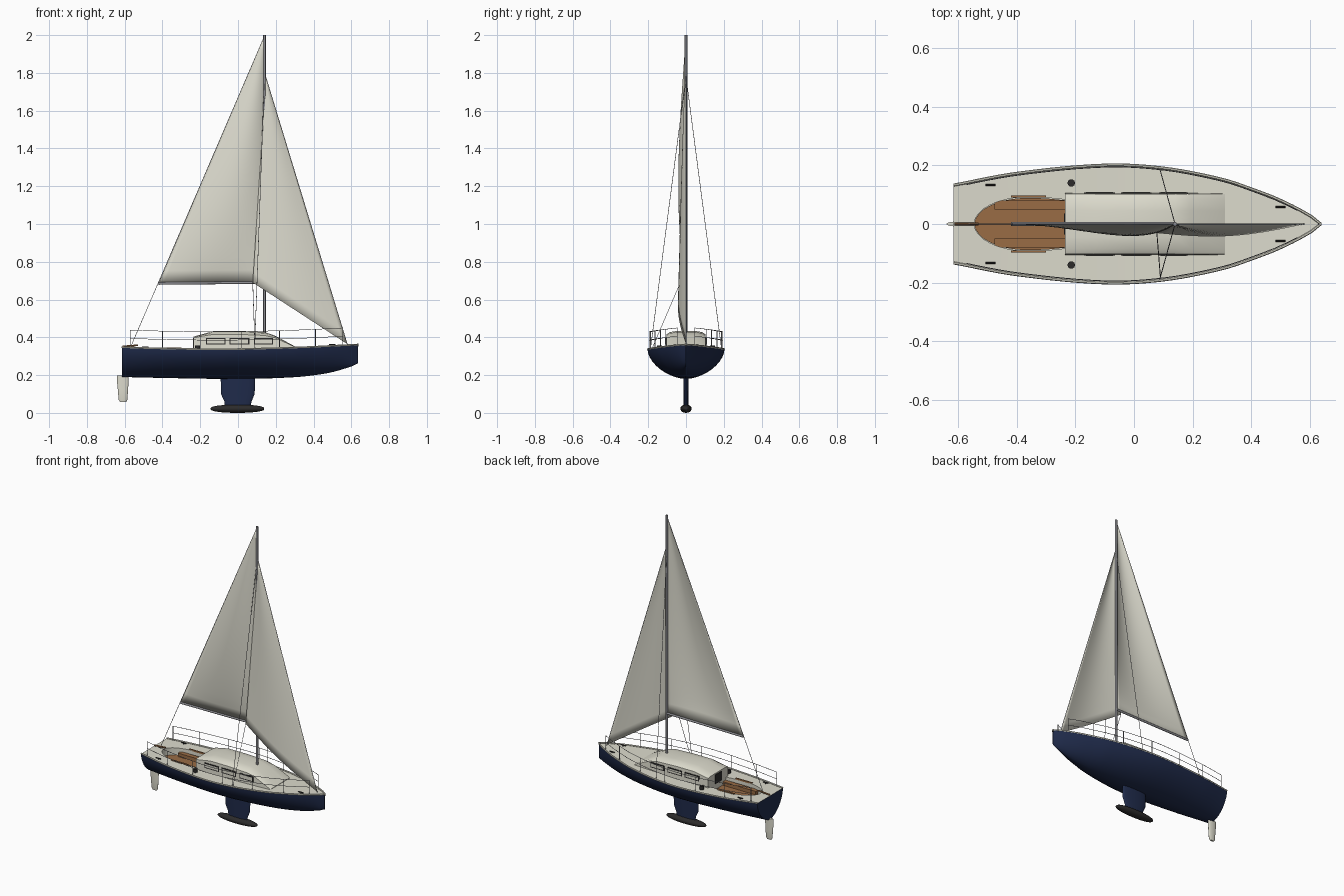
import bpy, bmesh, math
from mathutils import Vector

if "Cube" in bpy.data.objects:
    bpy.data.objects.remove(bpy.data.objects["Cube"])


def material(name, r, g, b):
    m = bpy.data.materials.new(name)
    m.diffuse_color = (r, g, b, 1)
    m.use_nodes = True
    m.node_tree.nodes["Principled BSDF"].inputs["Base Color"].default_value = m.diffuse_color
    return m


NAVY = material("navy paint", 0.014, 0.024, 0.07)
CREAM = material("cream deck", 0.72, 0.71, 0.61)
SAIL = material("sail cloth", 0.72, 0.71, 0.62)
TEAK = material("teak", 0.32, 0.15, 0.06)
METAL = material("grey metal", 0.27, 0.27, 0.29)
DARK = material("dark fittings", 0.025, 0.024, 0.024)


def add_object(name, bm, *mats, smooth=None):
    bmesh.ops.recalc_face_normals(bm, faces=bm.faces[:])
    me = bpy.data.meshes.new(name)
    bm.to_mesh(me)
    bm.free()
    ob = bpy.data.objects.new(name, me)
    bpy.context.collection.objects.link(ob)
    for m in mats:
        me.materials.append(m)
    bpy.ops.object.select_all(action='DESELECT')
    ob.select_set(True)
    bpy.context.view_layer.objects.active = ob
    if smooth:
        bpy.ops.object.shade_smooth_by_angle(angle=math.radians(smooth))
    return ob


def loft(rings):
    """Skin a list of closed rings and cap both ends."""
    bm = bmesh.new()
    vs = [[bm.verts.new(p) for p in r] for r in rings]
    n = len(rings[0])
    for a, b in zip(vs, vs[1:]):
        for i in range(n):
            j = (i + 1) % n
            bm.faces.new((a[i], a[j], b[j], b[i]))
    bm.faces.new(vs[0])
    bm.faces.new(vs[-1])
    return bm


def prism_xy(pts, z0, z1):
    return loft([[(x, y, z) for x, y in pts] for z in (z0, z1)])


def box(name, x0, x1, y0, y1, z0, z1, mat):
    return add_object(name, prism_xy([(x0, y0), (x1, y0), (x1, y1), (x0, y1)], z0, z1), mat)


def tubes(name, paths, radius, mat, res=1):
    """Round bars along polylines."""
    cu = bpy.data.curves.new(name, 'CURVE')
    cu.dimensions = '3D'
    cu.bevel_depth = radius
    cu.bevel_resolution = res
    cu.use_fill_caps = True
    for path in paths:
        s = cu.splines.new('POLY')
        s.points.add(len(path) - 1)
        for p, q in zip(s.points, path):
            p.co = (*q, 1)
    ob = bpy.data.objects.new(name, cu)
    bpy.context.collection.objects.link(ob)
    cu.materials.append(mat)
    bpy.ops.object.select_all(action='DESELECT')
    ob.select_set(True)
    bpy.context.view_layer.objects.active = ob
    bpy.ops.object.convert(target='MESH')
    bpy.ops.object.shade_smooth_by_angle(angle=math.radians(50))


# Hull stations: x, half width, sheer height, keel height
ST = [(-0.615, 0.135, 0.346, 0.190), (-0.4, 0.175, 0.339, 0.185), (-0.1, 0.203, 0.335, 0.180),
      (0.1, 0.193, 0.338, 0.181), (0.3, 0.155, 0.344, 0.189), (0.4, 0.122, 0.348, 0.199),
      (0.5, 0.083, 0.353, 0.216), (0.6, 0.031, 0.358, 0.246), (0.635, 0.004, 0.36, 0.262)]


def hull_at(x):
    """Smooth interpolation of the stations: half width, sheer, keel."""
    i = max(k for k in range(len(ST) - 1) if ST[k][0] <= x + 1e-9)
    a, b = ST[i], ST[i + 1]
    p, q = ST[max(i - 1, 0)], ST[min(i + 2, len(ST) - 1)]
    h = b[0] - a[0]
    t = (x - a[0]) / h
    out = []
    for c in (1, 2, 3):
        m0 = (b[c] - p[c]) / (b[0] - p[0]) * h
        m1 = (q[c] - a[c]) / (q[0] - a[0]) * h
        out.append((2*t**3 - 3*t*t + 1) * a[c] + (t**3 - 2*t*t + t) * m0
                   + (3*t*t - 2*t**3) * b[c] + (t**3 - t*t) * m1)
    return out


def hull_ring(x, n=20, p=1.15):
    w, top, keel = hull_at(x)
    ring = []
    for i in range(n + 1):
        c, s = math.cos(math.pi * i / n), max(0, math.sin(math.pi * i / n))
        ring.append((x, math.copysign(abs(c) ** p, c) * w, top - (top - keel) * s ** p))
    return ring


# Hull with cream deck and a cut-out cockpit
XS = [-0.615 + 1.25 * i / 40 for i in range(41)]
bm = loft([hull_ring(x) for x in XS])
bmesh.ops.recalc_face_normals(bm, faces=bm.faces[:])
for f in bm.faces:
    f.material_index = 1 if f.normal.z > 0.9 else 0
hull = add_object("hull", bm, NAVY, CREAM)

arc = [(-0.36 - 0.185 * math.sin(math.pi * i / 16), 0.092 * math.cos(math.pi * i / 16)) for i in range(17)]
well = [(-0.232, 0.083), (-0.30, 0.09)] + arc + [(-0.30, -0.09), (-0.232, -0.083)]
bm = prism_xy(well, 0.288, 0.5)
for f in bm.faces:
    f.material_index = 1
cutter = add_object("cockpit_cutter", bm, NAVY, CREAM)
cutter.hide_render = True
mod = hull.modifiers.new("cockpit", 'BOOLEAN')
mod.operation = 'DIFFERENCE'
mod.solver = 'EXACT'
mod.object = cutter
bpy.context.view_layer.objects.active = hull
bpy.ops.object.modifier_apply(modifier="cockpit")
bpy.data.objects.remove(cutter)
hull.select_set(True)
bpy.ops.object.shade_smooth_by_angle(angle=math.radians(35))

# Cockpit teak: floor, benches, coaming caps, tiller
add_object("cockpit_floor", prism_xy([(x * 0.995 - 0.002, y * 0.97) for x, y in well], 0.286, 0.295), TEAK)
for s, side in ((1, "left"), (-1, "right")):
    y = sorted((s * 0.05, s * 0.08))
    box("bench_" + side, -0.475, -0.234, *y, 0.29, 0.318, TEAK)
    y = sorted((s * 0.09, s * 0.098))
    box("coaming_" + side, -0.42, -0.30, *y, 0.335, 0.345, TEAK)
tubes("tiller", [[(-0.612, 0, 0.352), (-0.53, 0, 0.358)]], 0.005, TEAK)

# Toe rail along the sheer
rail = [(x, hull_at(x)[0] - 0.002, hull_at(x)[1] + 0.002) for x in XS]
tubes("toe_rail", [rail + [(x, -y, z) for x, y, z in reversed(rail)]], 0.005, CREAM)
tubes("bow_fitting", [[(0.633, 0, 0.352), (0.633, 0, 0.364)]], 0.006, DARK, 2)

# Cabin with crowned roof: x, side height, crown height
rings = []
for x, zs, zc in ((-0.235, 0.398, 0.406), (-0.13, 0.416, 0.435), (0, 0.416, 0.436),
                  (0.14, 0.41, 0.43), (0.195, 0.398, 0.411), (0.31, 0.345, 0.349)):
    half = [(0.106, 0.325), (0.103, zs), (0.085, zs * 0.4 + zc * 0.6), (0.045, zc - 0.002)]
    rings.append([(x, y, z) for y, z in half] + [(x, -y, z) for y, z in reversed(half)])
add_object("cabin", loft(rings), CREAM, smooth=25)
box("companionway", -0.239, -0.23, -0.035, 0.035, 0.335, 0.396, DARK)
for i, (x0, x1) in enumerate(((-0.17, -0.065), (-0.045, 0.06), (0.085, 0.185))):
    for s, side in ((1, "left"), (-1, "right")):
        y = sorted((s * 0.100, s * 0.1075))
        box(f"window_frame_{side}_{i}", x0, x1, *y, 0.362, 0.396, DARK)
        y = sorted((s * 0.101, s * 0.1085))
        box(f"window_pane_{side}_{i}", x0 + 0.006, x1 - 0.006, *y, 0.368, 0.390, CREAM)


# Keel fin and rudder: streamlined sections at several heights
def foil(name, levels, mat):
    rings = []
    for z, x0, x1, t in levels:
        c, r = (x0 + x1) / 2, (x1 - x0) / 2
        rings.append([(c + r * math.cos(a), t * math.sin(a), z)
                      for a in (2 * math.pi * i / 20 for i in range(20))])
    add_object(name, loft(rings), mat, smooth=40)


foil("keel_fin", [(0.03, -0.07, 0.065, 0.012), (0.06, -0.072, 0.072, 0.012),
                  (0.1, -0.09, 0.088, 0.013), (0.2, -0.092, 0.092, 0.014)], NAVY)
foil("rudder", [(0.058, -0.625, -0.592, 0.005), (0.07, -0.632, -0.586, 0.007),
                (0.12, -0.636, -0.582, 0.008), (0.16, -0.64, -0.58, 0.008),
                (0.198, -0.64, -0.58, 0.008)], CREAM)

# Ballast bulb
rings = []
for i in range(1, 24):
    a = math.pi * i / 24
    r = math.sin(a) ** 0.8
    rings.append([(-0.003 - 0.143 * math.cos(a), 0.03 * r * math.cos(b), 0.022 + 0.022 * r * math.sin(b))
                  for b in (2 * math.pi * k / 20 for k in range(20))])
add_object("ballast_bulb", loft(rings), DARK, smooth=50)

# Mast and boom
tubes("mast", [[(0.14, 0, 0.40), (0.14, 0, 2.0)]], 0.007, METAL, 3)
tubes("boom", [[(0.14, 0, 0.69), (-0.42, 0, 0.685)]], 0.007, METAL, 3)


# Sails: curved triangles bellied towards the front
def sail(name, tack, clew, head, belly, n=20):
    tack, clew, head = Vector(tack), Vector(clew), Vector(head)
    bm = bmesh.new()
    rows = []
    for j in range(n + 1):
        v = j / n * 0.995
        row = []
        for i in range(n + 1):
            u = i / n
            p = tack.lerp(clew, u).lerp(head, v)
            p.y -= belly(u, v)
            row.append(bm.verts.new(p))
        rows.append(row)
    for a, b in zip(rows, rows[1:]):
        for i in range(n):
            bm.faces.new((a[i], a[i + 1], b[i + 1], b[i]))
    ob = add_object(name, bm, SAIL, smooth=60)
    sol = ob.modifiers.new("cloth", 'SOLIDIFY')
    sol.thickness = 0.002
    sol.offset = 0
    bpy.ops.object.modifier_apply(modifier="cloth")


sail("mainsail", (0.138, 0, 0.692), (-0.42, 0, 0.688), (0.14, 0, 1.995),
     lambda u, v: 0.04 * math.sin(math.pi * u ** 0.85) * math.sin(math.pi * v ** 0.75))
sail("jib", (0.578, 0, 0.365), (0.078, -0.03, 0.69), (0.147, 0, 1.775),
     lambda u, v: 0.025 * math.sin(math.pi * u) * math.sqrt(1 - v))

# Standing rigging and jib sheet
tubes("stays", [[(0.14, 0, 1.995), (-0.57, 0, 0.345)], [(0.147, 0, 1.78), (0.58, 0, 0.36)],
                [(0.14, 0, 1.78), (0.088, 0.188, 0.34)], [(0.14, 0, 1.78), (0.088, -0.188, 0.34)],
                [(0.078, -0.03, 0.69), (0.09, -0.18, 0.34)]], 0.0015, METAL)


# Guard rails: stanchions with two wires on each side
def rail_point(x, s, h):
    w, top, _ = hull_at(x)
    return (x, s * (w - 0.009), top + h)


posts = (-0.57, -0.4, -0.2, 0.02, 0.22, 0.41, 0.555)
wires = [-0.57 + 1.125 * i / 30 for i in range(31)]
for s, side in ((1, "left"), (-1, "right")):
    tubes("stanchions_" + side, [[rail_point(x, s, -0.005), rail_point(x, s, 0.094)] for x in posts], 0.002, METAL)
    tubes("guard_wires_" + side, [[rail_point(x, s, h) for x in wires] for h in (0.05, 0.094)], 0.0015, METAL)
    # Winch and mooring cleats
    tubes("winch_" + side, [[(-0.214, s * 0.14, 0.33), (-0.214, s * 0.14, 0.358)]], 0.013, DARK, 3)
    for x, y in ((-0.49, 0.133), (0.5, 0.058)):
        z = hull_at(x)[1]
        tubes(f"cleat_{side}", [[(x - 0.017, s * y, z + 0.008), (x + 0.017, s * y, z + 0.008)],
                                [(x, s * y, z - 0.003), (x, s * y, z + 0.008)]], 0.0035, DARK)
